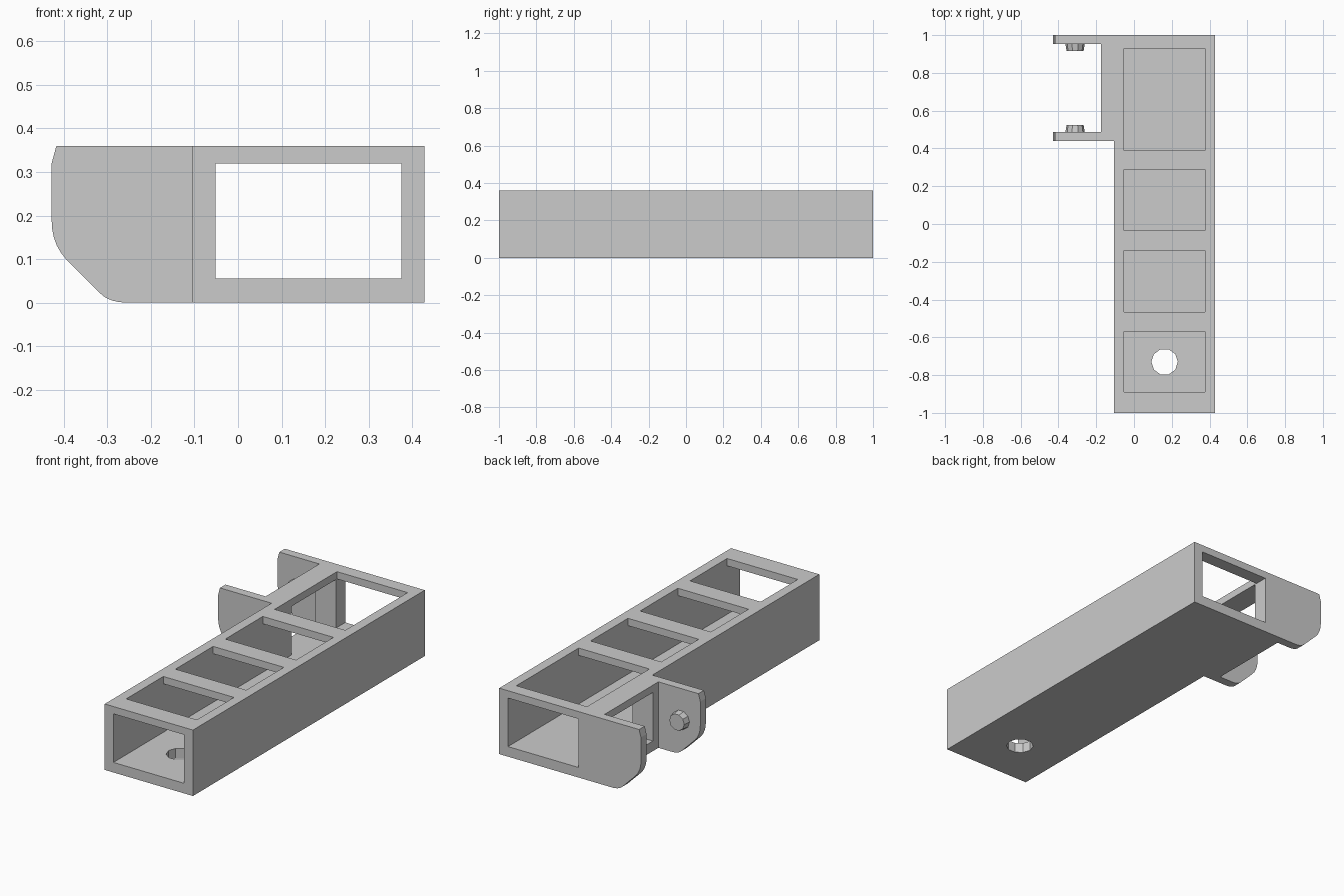
import bpy, bmesh
from math import pi, sin, cos
from mathutils import Vector

cube = bpy.data.objects.get("Cube")
if cube:
    bpy.data.objects.remove(cube, do_unlink=True)

grey = bpy.data.materials.new("plain grey")
grey.use_nodes = True
grey.diffuse_color = (0.6, 0.6, 0.6, 1)
grey.node_tree.nodes["Principled BSDF"].inputs["Base Color"].default_value = (0.6, 0.6, 0.6, 1)


def loft(name, start, end):
    """Closed solid between two matching outlines."""
    bm = bmesh.new()
    a = [bm.verts.new(p) for p in start]
    b = [bm.verts.new(p) for p in end]
    bm.faces.new(a)
    bm.faces.new(b)
    for i in range(len(a)):
        j = (i + 1) % len(a)
        bm.faces.new((a[i], a[j], b[j], b[i]))
    bmesh.ops.recalc_face_normals(bm, faces=bm.faces)
    mesh = bpy.data.meshes.new(name)
    bm.to_mesh(mesh)
    bm.free()
    mesh.materials.append(grey)
    ob = bpy.data.objects.new(name, mesh)
    bpy.context.collection.objects.link(ob)
    return ob


def prism_z(name, outline, z0, z1):
    return loft(name, [(x, y, z0) for x, y in outline], [(x, y, z1) for x, y in outline])


def prism_y(name, outline, y0, y1):
    return loft(name, [(x, y0, z) for x, z in outline], [(x, y1, z) for x, z in outline])


def box(name, x0, x1, y0, y1, z0, z1):
    return prism_z(name, [(x0, y0), (x1, y0), (x1, y1), (x0, y1)], z0, z1)


def ring(cx, cy, r, n):
    return [(cx + r * cos(2 * pi * i / n), cy + r * sin(2 * pi * i / n)) for i in range(n)]


def combine(target, tool, operation):
    """Apply a boolean, then remove the tool."""
    mod = target.modifiers.new("join", 'BOOLEAN')
    mod.operation, mod.solver, mod.object = operation, 'EXACT', tool
    bpy.context.view_layer.objects.active = target
    bpy.ops.object.modifier_apply(modifier=mod.name)
    bpy.data.objects.remove(tool, do_unlink=True)


def rounded(p0, p1, p2, steps=5):
    """Curved corner from p0 to p2, pulled toward p1."""
    p0, p1, p2 = Vector(p0), Vector(p1), Vector(p2)
    ts = [i / steps for i in range(steps + 1)]
    return [tuple(p0 * (1 - t) ** 2 + p1 * 2 * t * (1 - t) + p2 * t * t) for t in ts]


# Beam with a thicker side block where the hinge sits
L, R, TOP = -0.105, 0.428, 0.36
frame = prism_z("hinge_frame", [(L, -1), (R, -1), (R, 1), (-0.175, 1), (-0.175, 0.44), (L, 0.44)], 0, TOP)

# Hinge ears
ear = [(-0.12, TOP), (-0.417, TOP), (-0.428, 0.32)]
ear += rounded((-0.428, 0.19), (-0.428, 0.135), (-0.395, 0.1))
ear += rounded((-0.315, 0.02), (-0.297, 0.002), (-0.26, 0)) + [(-0.12, 0)]
for y0, y1 in ((0.44, 0.488), (0.952, 1)):
    combine(frame, prism_y("ear", ear, y0, y1), 'UNION')

# Tapered pivot pins on the inner ear faces
for y0, y1 in ((0.47, 0.525), (0.97, 0.915)):
    base, tip = ring(-0.312, 0.19, 0.054, 10), ring(-0.312, 0.19, 0.045, 10)
    pin = loft("pin", [(x, y0, z) for x, z in base], [(x, y1, z) for x, z in tip])
    combine(frame, pin, 'UNION')

# Hollow core, top windows, side opening and floor hole
IN_L, IN_R, FLOOR, CEIL = -0.052, 0.375, 0.055, 0.32
combine(frame, box("core", IN_L, IN_R, -1.1, 1.1, FLOOR, CEIL), 'DIFFERENCE')
for y0, y1 in ((-0.89, -0.57), (-0.465, -0.14), (-0.035, 0.288), (0.39, 0.928)):
    combine(frame, box("window", IN_L, IN_R, y0, y1, 0.2, 0.5), 'DIFFERENCE')
combine(frame, box("side_opening", -0.2, 0.1, 0.535, 0.918, FLOOR, CEIL), 'DIFFERENCE')
combine(frame, prism_z("floor_hole", ring(0.162, -0.73, 0.07, 10), -0.1, 0.2), 'DIFFERENCE')

# Merge leftover coplanar faces
bm = bmesh.new()
bm.from_mesh(frame.data)
bmesh.ops.remove_doubles(bm, verts=bm.verts, dist=0.0005)
bmesh.ops.dissolve_limit(bm, angle_limit=0.01, verts=bm.verts, edges=bm.edges)
bm.to_mesh(frame.data)
bm.free()
